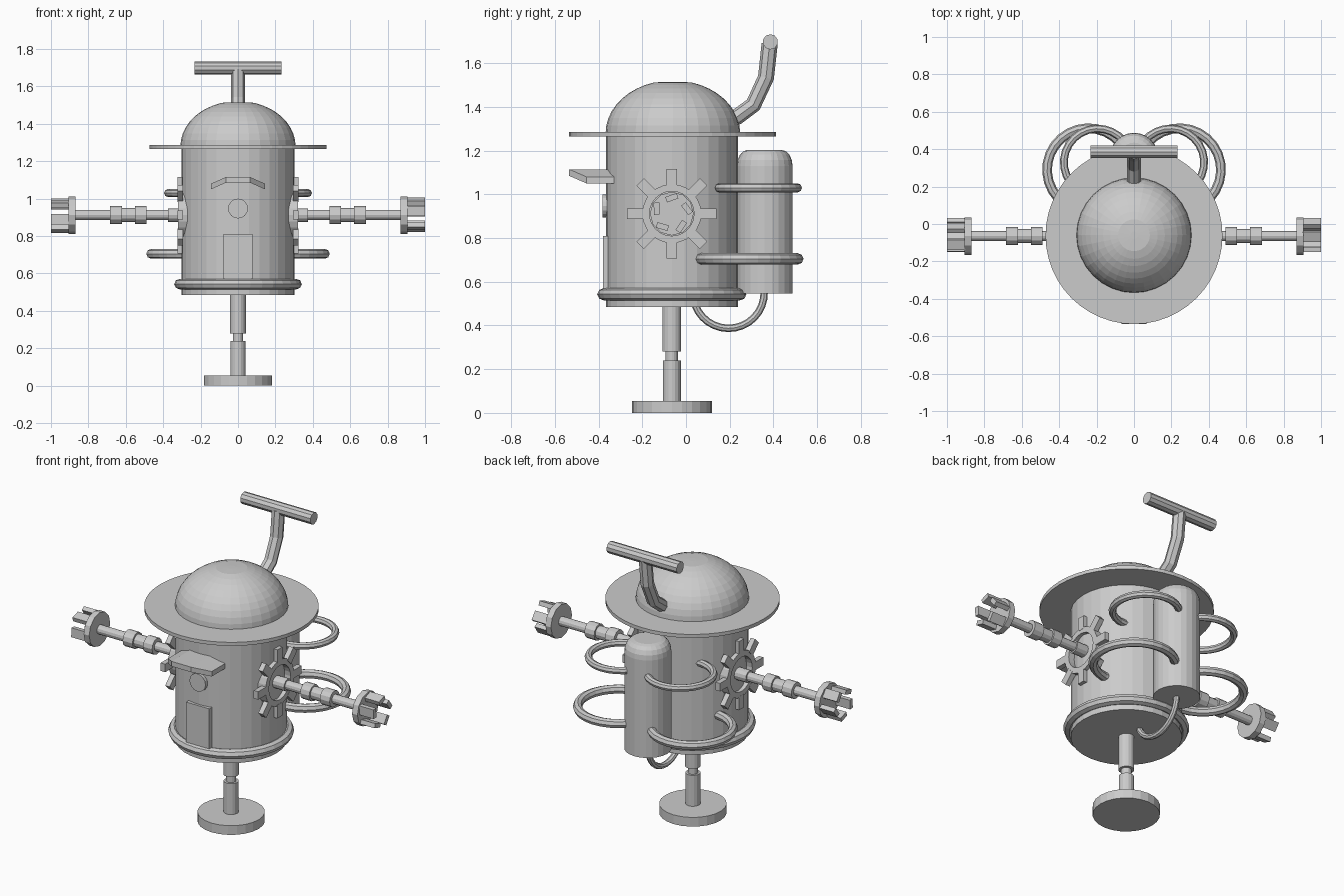
import bpy, math
from math import cos, sin, pi, radians
from mathutils import Matrix, Vector

if "Cube" in bpy.data.objects:
    bpy.data.objects.remove(bpy.data.objects["Cube"])

CY = -0.065           # body axis y
AZ = 0.912            # arm height


def make(name, verts, faces):
    me = bpy.data.meshes.new(name)
    me.from_pydata(verts, [], faces)
    me.update()
    ob = bpy.data.objects.new(name, me)
    bpy.context.collection.objects.link(ob)
    return ob


def lathe(name, prof, mat, seg=32, closed=False):
    """Revolve (radius, height) points, listed bottom to top on the outside, about local z."""
    n = len(prof)
    v = [mat @ Vector((r * cos(2 * pi * i / seg), r * sin(2 * pi * i / seg), h))
         for r, h in prof for i in range(seg)]
    f = []
    for k in range(n if closed else n - 1):
        a, b = k * seg, (k + 1) % n * seg
        f += [(a + i, a + (i + 1) % seg, b + (i + 1) % seg, b + i) for i in range(seg)]
    if not closed:
        f += [tuple(reversed(range(seg))), tuple(range((n - 1) * seg, n * seg))]
    return make(name, v, f)


def up(y=CY, x=0):
    return Matrix.Translation((x, y, 0))


def side(s):
    """Local z points out sideways at arm height."""
    return Matrix.Translation((0, CY, AZ)) @ Matrix.Rotation(s * pi / 2, 4, 'Y')


def boxes(name, size, mats):
    """One object of equal boxes placed by matrices."""
    sx, sy, sz = (c / 2 for c in size)
    corner = [(-sx, -sy, -sz), (sx, -sy, -sz), (sx, sy, -sz), (-sx, sy, -sz),
              (-sx, -sy, sz), (sx, -sy, sz), (sx, sy, sz), (-sx, sy, sz)]
    quads = [(3, 2, 1, 0), (4, 5, 6, 7), (0, 1, 5, 4), (1, 2, 6, 5), (2, 3, 7, 6), (3, 0, 4, 7)]
    v = [m @ Vector(c) for m in mats for c in corner]
    f = [tuple(i + 8 * k for i in q) for k in range(len(mats)) for q in quads]
    return make(name, v, f)


def tube(name, pts, r):
    cu = bpy.data.curves.new(name, 'CURVE')
    cu.dimensions = '3D'
    cu.bevel_depth, cu.bevel_resolution, cu.use_fill_caps = r, 2, True
    sp = cu.splines.new('POLY')
    sp.points.add(len(pts) - 1)
    for p, c in zip(sp.points, pts):
        p.co = (*c, 1)
    sp.use_smooth = False
    ob = bpy.data.objects.new(name, cu)
    bpy.context.collection.objects.link(ob)
    bpy.ops.object.select_all(action='DESELECT')
    ob.select_set(True)
    bpy.context.view_layer.objects.active = ob
    bpy.ops.object.convert(target='MESH')
    return ob


def arc(r, a0, a1, n):
    return [(r * cos(t), r * sin(t)) for t in
            (radians(a0 + (a1 - a0) * i / n) for i in range(n + 1))]


# stand: foot, telescopic pole
lathe("foot", [(.183, 0), (.183, .055)], up(), 24)
lathe("pole", [(.041, .05), (.041, .24), (.028, .24), (.028, .28), (.043, .28), (.043, .49)], up(), 16)

# body, hem ring, brim and dome
lathe("body", [(.302, .485), (.302, 1.27)], up())
lathe("hem_ring", [(.31 + x * 1.05, .543 + z * .95) for x, z in arc(.03, 0, 315, 7)], up(), closed=True)
lathe("brim", [(.473, 1.265), (.473, 1.286)], up(-.062), 48)
dome = [(x * .308, 1.28 + z * .242) for x, z in arc(1, 0, 74, 9)]
lathe("dome", dome + [(.02, 1.515)], up(-.06))

# handle on the back of the dome
tube("handle_stem", [(0, .19, 1.335), (0, .235, 1.356), (0, .308, 1.41),
                     (0, .366, 1.535), (0, .383, 1.69)], .037)
lathe("handle_bar", [(.035, -.232), (.035, .232)],
      Matrix.Translation((0, .386, 1.698)) @ Matrix.Rotation(pi / 2, 4, 'Y'), 10)

# folded visor on the front
px = [-.145, -.065, .065, .145]
pz = [1.08, 1.115, 1.115, 1.08]
py = [-.455, -.535, -.535, -.455]
vis = [(x, y, z - d) for back in (0, 1) for d in (0, .03)
       for x, y, z in zip(px, [-.33] * 4 if back else py, pz)]
vf = []
for i in range(3):
    j = i + 1
    vf += [(i, 4 + i, 4 + j, j), (8 + i, 8 + j, 12 + j, 12 + i),
           (i, j, 8 + j, 8 + i), (4 + i, 12 + i, 12 + j, 4 + j)]
vf += [(0, 8, 12, 4), (3, 7, 15, 11)]
make("visor", vis, vf)

# round button and door
lathe("button", [(.053, .33), (.053, .383)],
      Matrix.Translation((0, 0, .947)) @ Matrix.Rotation(pi / 2, 4, 'X'), 16)
boxes("door", (.153, .05, .24), [Matrix.Translation((0, -.356, .69))])

# back tank with rounded top
cap = [(.075 + x, 1.13 + z * 1.4) for x, z in arc(.053, 0, 90, 4)]
lathe("tank", [(.128, .547)] + cap, up(.36), 24)

# hose under the body into the tank
tube("bottom_hose", [(0, .195 + y, .55 + z) for y, z in arc(.163, 200, 362, 14)], .017)

for s, tag in ((1, "right"), (-1, "left")):
    # looping hoses between tank and body
    tube(tag + "_lower_hose", [(s * (.243 + x), .29 + y, .705)
                               for x, y in arc(.222, -95, 140, 18)], .026)
    tube(tag + "_upper_hose", [(s * (.195 + x), .33 + y, 1.03)
                               for x, y in arc(.18, -105, 142, 18)], .021)
    m = side(s)
    spin = [Matrix.Rotation(i * pi / 4, 4, 'Z') for i in range(8)]
    # gear: ring and eight teeth
    lathe(tag + "_gear_ring", [(.102, .27), (.135, .27), (.135, .322), (.102, .322)],
          m, 24, closed=True)
    boxes(tag + "_gear_teeth", (.08, .048, .03),
          [m @ r @ Matrix.Translation((.165, 0, .308)) for r in spin])
    # arm: socket, jointed rod and wrist plate
    lathe(tag + "_arm", [(.036, .28), (.036, .375), (.027, .375), (.027, .49), (.048, .49),
                         (.048, .55), (.037, .55), (.037, .62), (.048, .62), (.048, .685),
                         (.027, .685), (.027, .875)], m, 12)
    lathe(tag + "_wrist", [(.1, .87), (.1, .906)], m, 12)
    # five claw fingers
    boxes(tag + "_claw", (.026, .055, .1),
          [m @ Matrix.Rotation(2 * pi * i / 5 + pi, 4, 'Z') @ Matrix.Translation((.073, 0, .95))
           @ Matrix.Rotation(.35, 4, 'Z') for i in range(5)])
